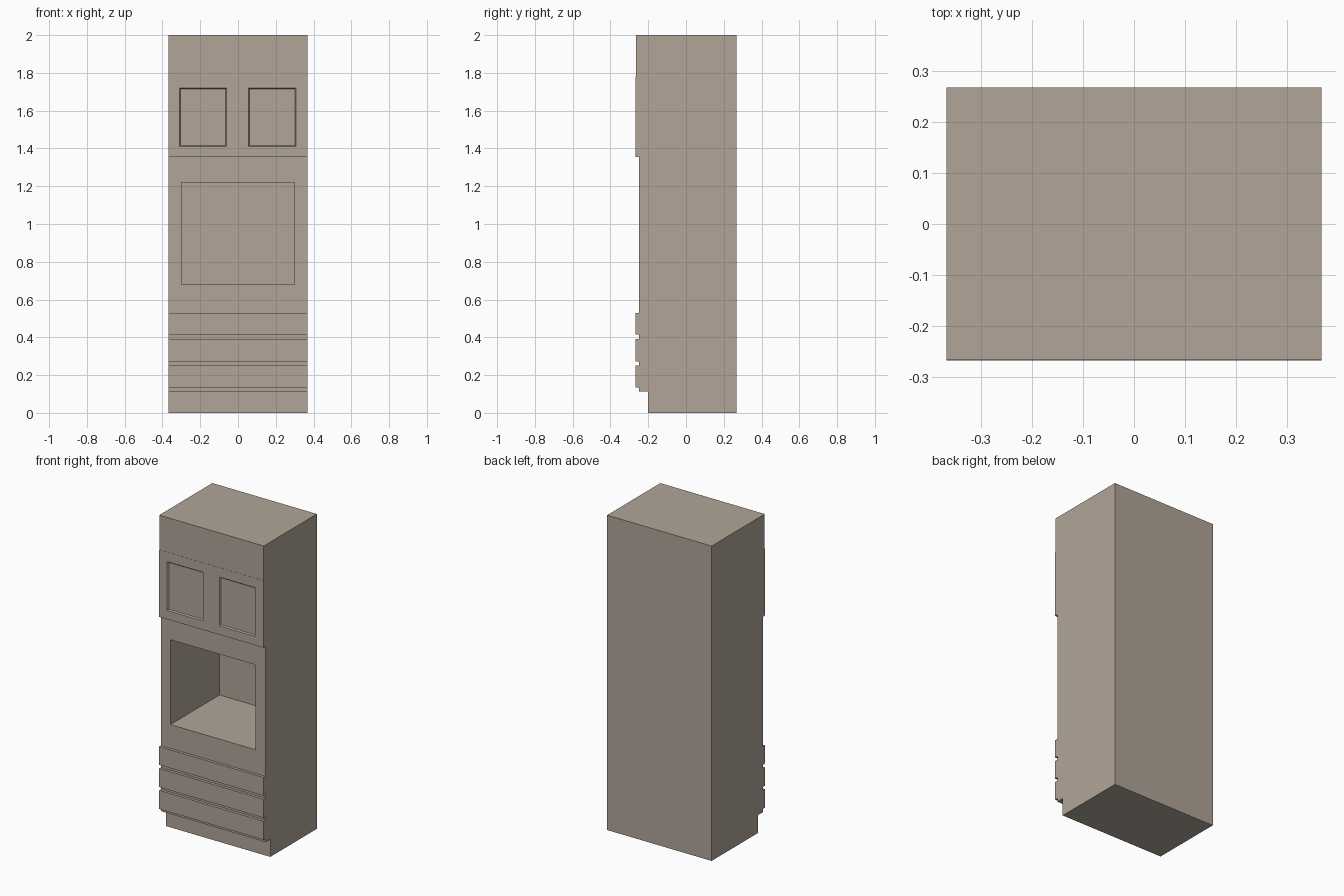
import bpy, bmesh

if "Cube" in bpy.data.objects:
    bpy.data.objects.remove(bpy.data.objects["Cube"])

W = 0.367                      # half width
FRONT, BODY, BACK = -0.267, -0.249, 0.267
KICK, KICK_TOP = -0.2, 0.113

paint = bpy.data.materials.new("taupe_paint")
paint.diffuse_color = (0.44, 0.376, 0.314, 1)
paint.use_nodes = True
paint.node_tree.nodes["Principled BSDF"].inputs["Base Color"].default_value = paint.diffuse_color


def finish(name, bm):
    bmesh.ops.recalc_face_normals(bm, faces=bm.faces)
    mesh = bpy.data.meshes.new(name)
    bm.to_mesh(mesh)
    bm.free()
    mesh.materials.append(paint)
    obj = bpy.data.objects.new(name, mesh)
    bpy.context.collection.objects.link(obj)
    return obj


def rect(bm, x0, x1, z0, z1, y):
    return [bm.verts.new((x, y, z)) for x, z in ((x0, z0), (x1, z0), (x1, z1), (x0, z1))]


def nested_box(name, loops):
    """Join successive rectangles (x0, x1, z0, z1, y) and cap both ends."""
    bm = bmesh.new()
    rings = [rect(bm, *l) for l in loops]
    for a, b in zip(rings, rings[1:]):
        for i in range(4):
            j = (i + 1) % 4
            bm.faces.new((a[i], a[j], b[j], b[i]))
    bm.faces.new(rings[0])
    bm.faces.new(rings[-1])
    return finish(name, bm)


def box(name, x0, x1, z0, z1, y0, y1):
    return nested_box(name, [(x0, x1, z0, z1, y1), (x0, x1, z0, z1, y0)])


# Carcass with the deep oven opening
opening = (-0.3, 0.298, 0.681, 1.22)
nested_box("carcass", [(-W, W, KICK_TOP, 2.0, BACK), (-W, W, KICK_TOP, 2.0, BODY),
                       (*opening, BODY), (*opening, 0.243)])

# Recessed toe kick
box("toe_kick", -W, W, 0, KICK_TOP, KICK, BACK)

# Drawer fronts
for i, (z0, z1) in enumerate(((0.134, 0.252), (0.273, 0.391), (0.414, 0.53))):
    box(f"drawer_front_{i + 1}", -W, W, z0, z1, FRONT, BODY)

# Cupboard doors with bevelled recessed panels
z0, z1, slope = 1.41, 1.72, 0.006
for side, d0, d1, x0, x1 in (("left", -W, 0, -0.311, -0.06),
                             ("right", 0, W, 0.056, 0.307)):
    nested_box(f"door_{side}", [
        (d0, d1, 1.354, 1.78, BODY), (d0, d1, 1.354, 1.78, FRONT),
        (x0, x1, z0, z1, FRONT),
        (x0 + slope, x1 - slope, z0 + slope, z1 - slope, FRONT + 0.008)])

# Fascia panel above the doors, set back by a hair
box("top_fascia", -W, W, 1.78, 2.0, FRONT + 0.001, BODY)
